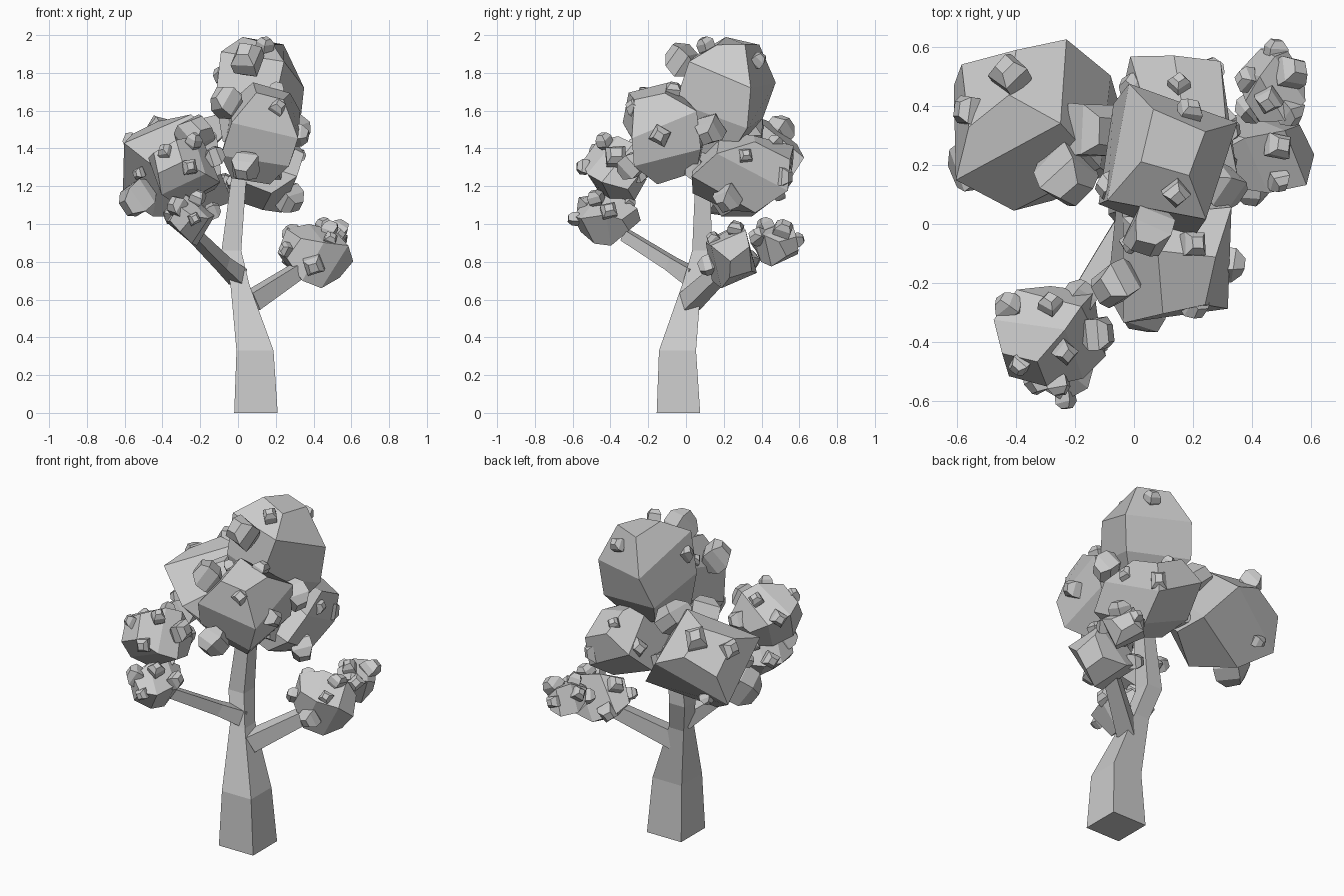
import bpy, bmesh, math, random
from mathutils import Vector, Matrix

if "Cube" in bpy.data.objects:
    bpy.data.objects.remove(bpy.data.objects["Cube"])

random.seed(4)


def loft(name, rings):
    """Skin a stack of four-point rings and cap both ends, flat shaded."""
    bm = bmesh.new()
    loops = [[bm.verts.new(p) for p in ring] for ring in rings]
    for a, b in zip(loops, loops[1:]):
        for i in range(4):
            j = (i + 1) % 4
            bm.faces.new((a[i], a[j], b[j], b[i]))
    bm.faces.new(loops[0][::-1])
    bm.faces.new(loops[-1])
    bmesh.ops.recalc_face_normals(bm, faces=bm.faces)
    mesh = bpy.data.meshes.new(name)
    bm.to_mesh(mesh)
    bm.free()
    obj = bpy.data.objects.new(name, mesh)
    bpy.context.collection.objects.link(obj)


def square(r, z=0.0):
    return [Vector((sx * r, sy * r, z)) for sx, sy in ((-1, -1), (1, -1), (1, 1), (-1, 1))]


def limb(name, points, upright=False):
    """Square limb through (x, y, z, half width) points."""
    rings = []
    for i, (x, y, z, r) in enumerate(points):
        a = Vector(points[max(i - 1, 0)][:3])
        b = Vector(points[min(i + 1, len(points) - 1)][:3])
        aim = Vector((0, 0, 1)) if upright else b - a
        rot = aim.to_track_quat('Z', 'Y')
        rings.append([Vector((x, y, z)) + rot @ v for v in square(r)])
    loft(name, rings)


def blob(name, centre, half, axis, jitter):
    """Four-sided faceted lump grown along an axis, fitted to its half extents."""
    rot = axis.to_track_quat('Z', 'Y').to_matrix() @ Matrix.Rotation(random.uniform(0, 1.5), 3, 'Z')
    rings = [[rot @ (v + Vector([random.uniform(-jitter, jitter) for _ in range(3)]))
              for v in square(r, z)]
             for z, r in ((-1, .42), (-.4, .8), (.4, .8), (1, .42))]
    pts = [p for ring in rings for p in ring]
    for k in range(3):
        lo, hi = min(p[k] for p in pts), max(p[k] for p in pts)
        for p in pts:
            p[k] = centre[k] + half[k] * (2 * (p[k] - lo) / (hi - lo) - 1)
    loft(name, rings)


# Trunk and limbs
limb("trunk", [(.095, -.04, 0, .115), (.09, -.045, .33, .098), (.01, .03, .68, .05),
               (-.035, .085, .86, .052), (.01, .09, 1.3, .038)], upright=True)
limb("left_limb", [(0, .03, .72, .045), (-.08, -.08, .79, .035), (-.23, -.32, .94, .03)])
limb("right_limb", [(.07, .02, .59, .05), (.36, .22, .78, .037)])

# Foliage masses: centre, half extents, number of small knobs
foliage = {
    "crown": ((.115, .21, 1.66), (.235, .265, .33), 3),
    "front_foliage": ((.12, -.11, 1.48), (.21, .225, .27), 5),
    "back_left_foliage": ((-.32, .335, 1.31), (.29, .29, .27), 4),
    "back_right_foliage": ((.15, .3, 1.28), (.2, .27, .22), 6),
    "left_upper_foliage": ((-.285, -.38, 1.28), (.19, .17, .185), 7),
    "left_lower_foliage": ((-.25, -.42, 1.02), (.13, .18, .135), 6),
    "right_foliage": ((.41, .24, .83), (.2, .135, .17), 6),
    "right_tip_foliage": ((.47, .47, .89), (.11, .125, .115), 6),
}
# The few large knobs: position and radius
big_knobs = [(.05, -.02, 1.87, .09), (.3, .13, 1.5, .085), (-.06, -.2, 1.64, .085),
             (-.23, .17, 1.47, .11), (-.15, .32, 1.49, .09), (-.53, .21, 1.14, .1),
             (.27, .22, 1.14, .08), (.04, -.29, 1.31, .075), (-.42, .5, 1.5, .075)]

for name, (c, h, n) in foliage.items():
    c = Vector(c)
    blob(name, c, h, c - Vector((0, .05, 1)), .12)
    # Small knobs spiral over the mass, skipping spots inside other masses, big knobs or the overall bounds
    placed, tries = 0, n + 4
    for i in range(tries):
        if placed == n:
            break
        z = .9 - 1.7 * i / tries
        t = 2.4 * i + len(name)
        w = math.sqrt(1 - z * z)
        d = Vector((w * math.cos(t), w * math.sin(t), z))
        p = c + Vector([.95 * a * b for a, b in zip(d, h)])
        r = random.uniform(.035, .06)
        buried = any(o != name and sum(((p[k] - oc[k]) / oh[k]) ** 2 for k in range(3)) < 1
                     for o, (oc, oh, _) in foliage.items())
        crowded = any((p - Vector(b[:3])).length < b[3] + r for b in big_knobs)
        outside = max(abs(p.x), abs(p.y), p.z - 1.37) + r > .63
        if not (buried or crowded or outside):
            placed += 1
            blob(f"{name}_knob_{placed}", p, (r, r, r), d, .06)

for i, (x, y, z, r) in enumerate(big_knobs):
    p = Vector((x, y, z))
    near = min((Vector(f[0]) for f in foliage.values()), key=lambda q: (q - p).length)
    blob(f"big_knob_{i + 1}", p, (r, r, r), p - near, .06)
